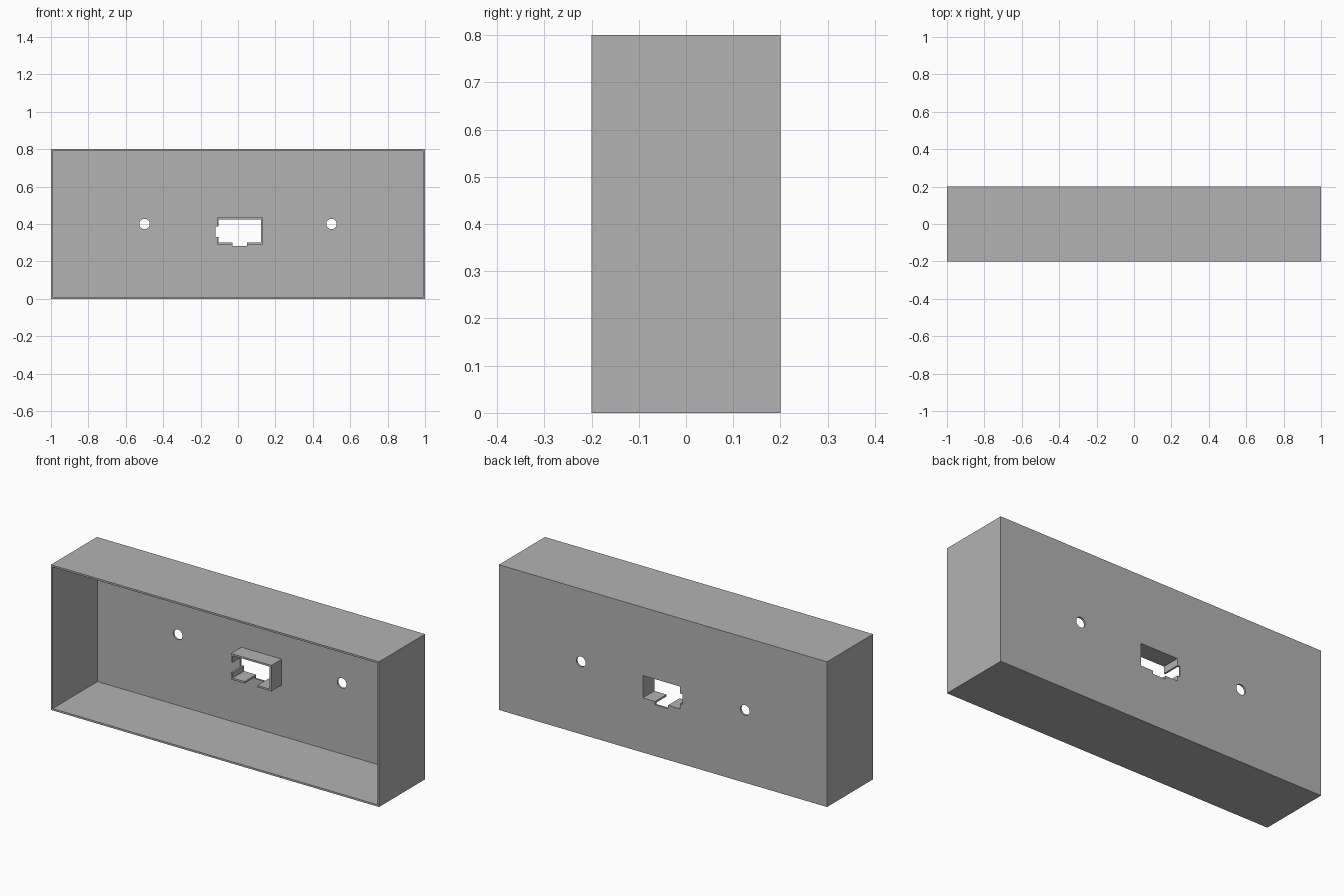
import bpy
import math

if "Cube" in bpy.data.objects:
    bpy.data.objects.remove(bpy.data.objects["Cube"], do_unlink=True)

WALL = 0.01
BACK = 0.2      # outer y of the back panel
HEIGHT = 0.8

grey = bpy.data.materials.new("plain grey")
grey.use_nodes = True
GREY = (0.45, 0.45, 0.45, 1)
grey.diffuse_color = GREY
grey.node_tree.nodes["Principled BSDF"].inputs["Base Color"].default_value = GREY


def block(name, x, y, z):
    """Box spanning the given (low, high) ranges."""
    spans = (x, y, z)
    bpy.ops.mesh.primitive_cube_add(size=1, location=[(a + b) / 2 for a, b in spans])
    obj = bpy.context.object
    obj.name = name
    obj.scale = [b - a for a, b in spans]
    bpy.ops.object.transform_apply(location=True, rotation=True, scale=True)
    obj.data.materials.append(grey)
    return obj


def cut(target, cutters):
    """Carve the cutters out of the target, then discard them."""
    for cutter in cutters:
        cutter.hide_render = True
        mod = target.modifiers.new("cut", 'BOOLEAN')
        mod.operation = 'DIFFERENCE'
        mod.solver = 'EXACT'
        mod.object = cutter
        bpy.context.view_layer.objects.active = target
        bpy.ops.object.modifier_apply(modifier=mod.name)
        bpy.data.objects.remove(cutter, do_unlink=True)


def socket_cutters():
    """Rectangular opening with a side notch and a bottom notch."""
    depth = (-0.1, 0.3)
    return [
        block("opening_cutter", (-0.103, 0.123), depth, (0.301, 0.424)),
        block("side_notch_cutter", (-0.12, 0.0), depth, (0.33, 0.386)),
        block("bottom_notch_cutter", (-0.03, 0.048), depth, (0.283, 0.35)),
    ]


def screw_cutter(x):
    bpy.ops.mesh.primitive_cylinder_add(vertices=32, radius=0.028, depth=0.2,
                                        location=(x, BACK, HEIGHT / 2),
                                        rotation=(math.pi / 2, 0, 0))
    obj = bpy.context.object
    obj.data.materials.append(grey)
    return obj


# Thin-walled box, open at the front
enclosure = block("enclosure", (-1, 1), (-BACK, BACK), (0, HEIGHT))
cavity = block("cavity_cutter", (-1 + WALL, 1 - WALL),
               (-BACK - 0.1, BACK - WALL), (WALL, HEIGHT - WALL))
cut(enclosure, [cavity] + socket_cutters() + [screw_cutter(s * 0.5) for s in (-1, 1)])

# Notched collar standing inside, around the socket opening
collar = block("socket_collar", (-0.113, 0.133), (0.1, BACK - WALL), (0.291, 0.434))
cut(collar, socket_cutters())

# Smooth only the screw hole walls
bpy.ops.object.select_all(action='DESELECT')
enclosure.select_set(True)
bpy.context.view_layer.objects.active = enclosure
bpy.ops.object.shade_smooth_by_angle(angle=math.radians(30))
